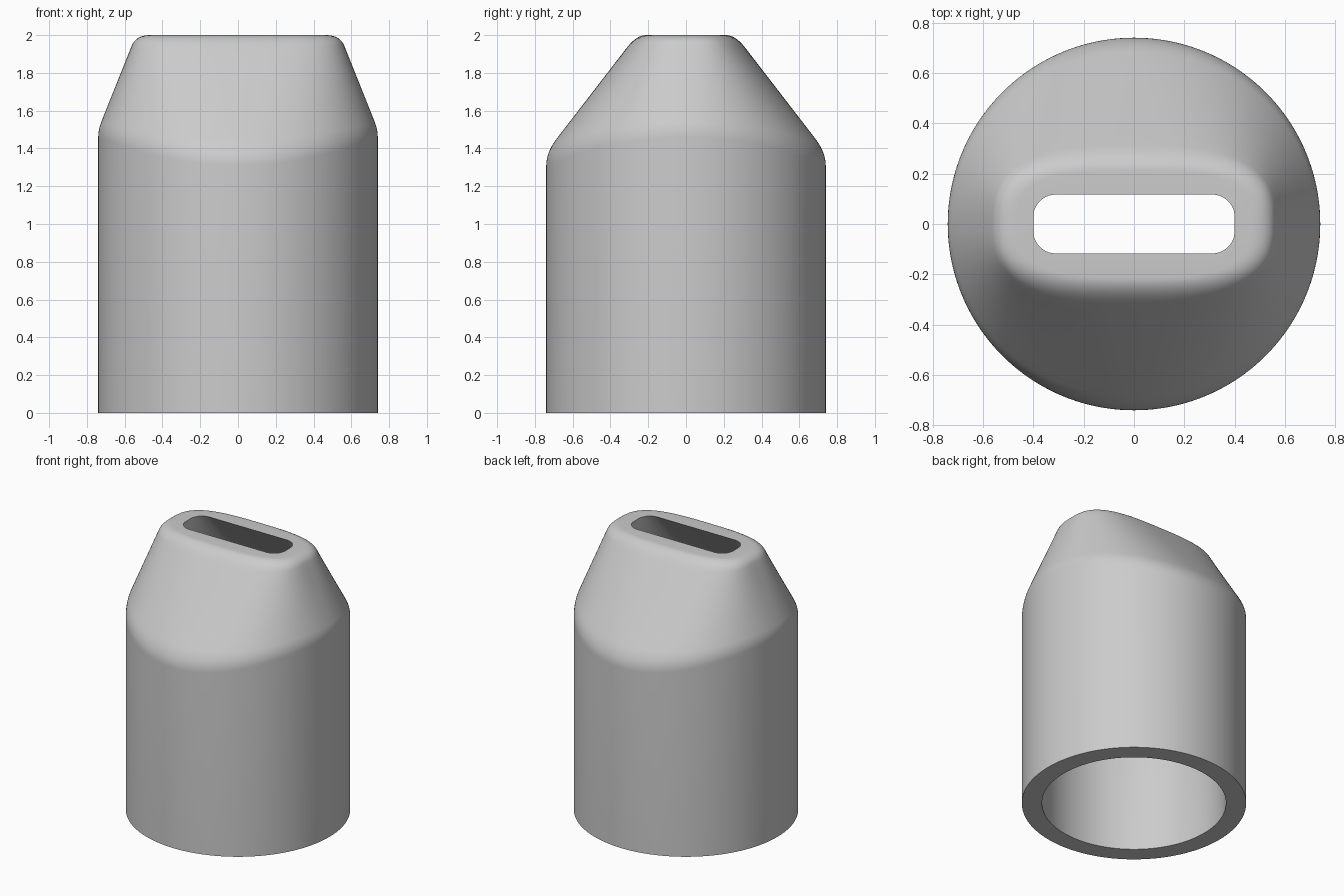
import bpy, bmesh, math
from mathutils import Vector

if "Cube" in bpy.data.objects:
    bpy.data.objects.remove(bpy.data.objects["Cube"])

SEG = 160


def superellipse(a, b, t, n=3.1):
    c, s = math.cos(t), math.sin(t)
    return (math.copysign(a * abs(c) ** (2 / n), c),
            math.copysign(b * abs(s) ** (2 / n), s))


def slot(a, b, r, t):
    # rounded rectangle: corner arcs cover the middle of each quadrant
    c, s = math.cos(t), math.sin(t)
    q = math.degrees(math.atan2(abs(s), abs(c)))
    lo, hi = 20, 70
    if q < lo:
        x, y = a, (b - r) * q / lo
    elif q > hi:
        x, y = (a - r) * (90 - q) / (90 - hi), b
    else:
        k = math.radians(90 * (q - lo) / (hi - lo))
        x, y = a - r + r * math.cos(k), b - r + r * math.sin(k)
    return math.copysign(x, c), math.copysign(y, s)


def fillet(p, ctrl, q, steps=8):
    return [p * (1 - u) ** 2 + ctrl * 2 * u * (1 - u) + q * u * u
            for u in (i / steps for i in range(steps + 1))]


def column(t):
    """Closed wall section at angle t: outside up, over the rim, inside down."""
    c, s = math.cos(t), math.sin(t)
    f = s * s
    wall = lambda r, z: Vector((r * c, r * s, z))
    # outer skin: tube, shoulder fillet, loft, rim fillet
    seam_z = 1.50 - 0.12 * f
    seam = wall(0.74, seam_z)
    top = Vector((*superellipse(0.54, 0.262, t), 2))
    flat = Vector((*superellipse(0.465, 0.212, t), 2))
    low, high = seam.lerp(top, 0.08 + 0.04 * f), seam.lerp(top, 0.89)
    pts = [wall(0.74, 0)]
    pts += fillet(wall(0.74, seam_z - 0.04 - 0.03 * f), seam, low)
    pts += [low.lerp(high, i / 8) for i in range(1, 8)]
    pts += fillet(high, top, flat)
    # inner skin: slot lofted down to the round bore
    mouth = Vector((*slot(0.40, 0.117, 0.09, t), 2))
    bore = wall(0.607, 1.45 - 0.11 * f)
    pts += [mouth.lerp(bore, i / 12) for i in range(13)]
    pts.append(wall(0.607, 0))
    return pts


# Hollow mouthpiece
bm = bmesh.new()
cols = [[bm.verts.new(p) for p in column(2 * math.pi * i / SEG)] for i in range(SEG)]
m = len(cols[0])
for i in range(SEG):
    a, b = cols[i], cols[(i + 1) % SEG]
    for j in range(m):
        k = (j + 1) % m
        bm.faces.new((a[j], b[j], b[k], a[k]))
bmesh.ops.recalc_face_normals(bm, faces=bm.faces)
mesh = bpy.data.meshes.new("mouthpiece")
bm.to_mesh(mesh)
bm.free()
obj = bpy.data.objects.new("mouthpiece", mesh)
bpy.context.collection.objects.link(obj)
bpy.context.view_layer.objects.active = obj
obj.select_set(True)
bpy.ops.object.shade_smooth_by_angle(angle=math.radians(30))
